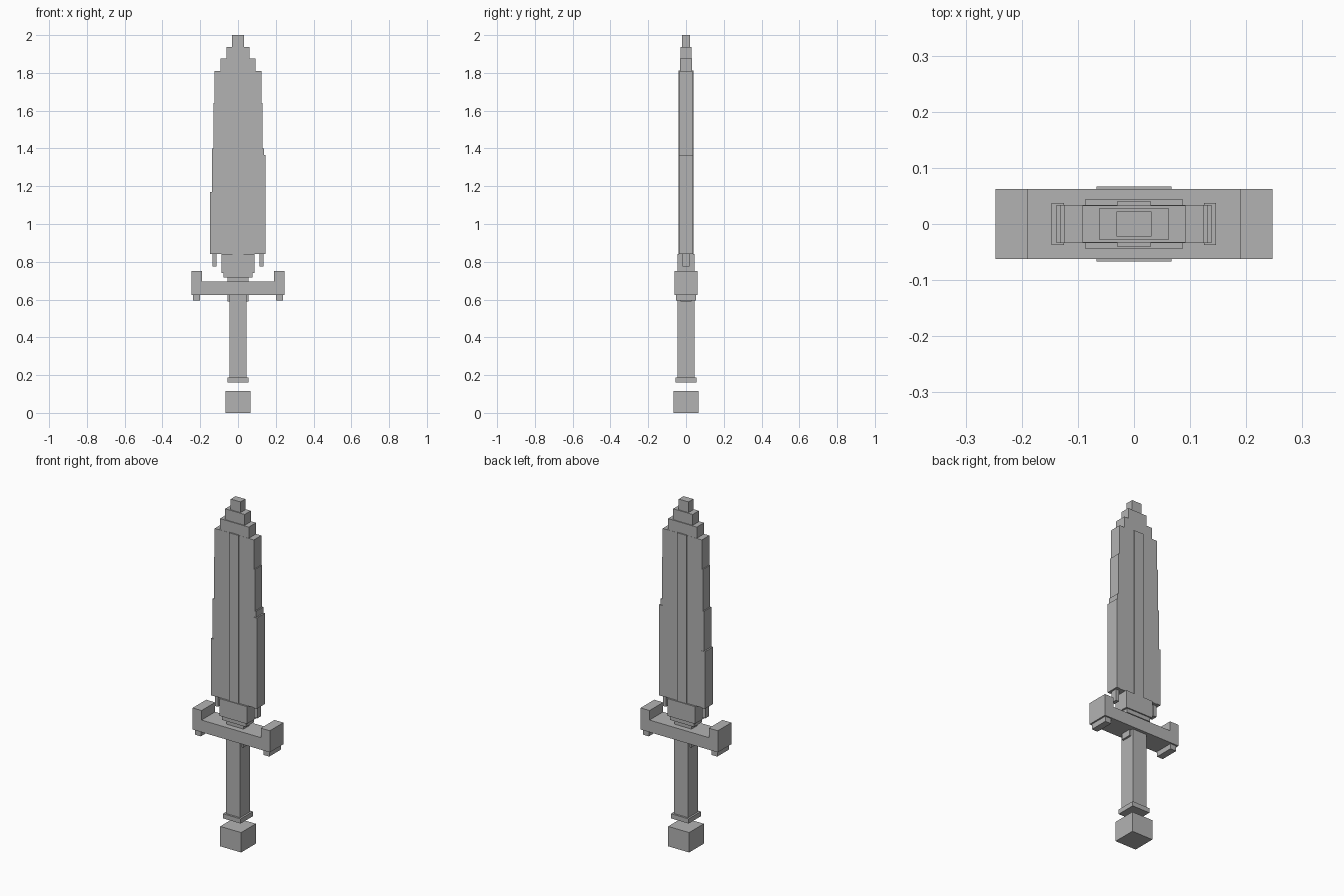
import bpy
import bmesh
from mathutils import Matrix, Vector

cube = bpy.data.objects.get("Cube")
if cube:
    bpy.data.objects.remove(cube, do_unlink=True)

GREY = (0.45, 0.45, 0.45, 1)
steel = bpy.data.materials.new("plain grey")
steel.use_nodes = True
steel.diffuse_color = GREY
steel.node_tree.nodes["Principled BSDF"].inputs["Base Color"].default_value = GREY


def block(name, x0, x1, depth, z0, z1):
    """Box from x0 to x1 and z0 to z1, centred on y with half depth."""
    bm = bmesh.new()
    size = Vector((x1 - x0, 2 * depth, z1 - z0))
    centre = Vector(((x0 + x1) / 2, 0, (z0 + z1) / 2))
    bmesh.ops.create_cube(bm, size=1, matrix=Matrix.Translation(centre) @ Matrix.Diagonal(size).to_4x4())
    mesh = bpy.data.meshes.new(name)
    bm.to_mesh(mesh)
    bm.free()
    mesh.materials.append(steel)
    obj = bpy.data.objects.new(name, mesh)
    bpy.context.collection.objects.link(obj)


def centred(name, half, depth, z0, z1):
    block(name, -half, half, depth, z0, z1)


def pair(name, x0, x1, depth, z0, z1):
    block("left_" + name, x0, x1, depth, z0, z1)
    block("right_" + name, -x1, -x0, depth, z0, z1)


# Pommel and grip
centred("pommel", 0.067, 0.067, 0, 0.115)
centred("grip_foot", 0.056, 0.056, 0.16, 0.187)
centred("grip", 0.045, 0.045, 0.187, 0.63)
centred("grip_top_pad", 0.056, 0.03, 0.59, 0.63)

# Guard with raised ends and small feet
centred("guard_bar", 0.19, 0.062, 0.625, 0.695)
pair("guard_end", 0.19, 0.247, 0.062, 0.625, 0.75)
pair("guard_foot", 0.2, 0.238, 0.054, 0.595, 0.625)

# Stepped collar below the blade
centred("collar_base", 0.055, 0.028, 0.695, 0.717)
centred("collar_step", 0.077, 0.037, 0.717, 0.74)
centred("collar", 0.0875, 0.044, 0.74, 0.84)
pair("prong", 0.115, 0.136, 0.018, 0.775, 0.84)

# Blade body, widening in steps towards the guard
centred("blade_upper", 0.125, 0.034, 1.64, 1.81)
centred("blade_middle", 0.131, 0.034, 1.4, 1.64)
centred("blade_lower", 0.138, 0.034, 0.84, 1.4)
centred("blade_ridge", 0.03, 0.04, 0.84, 1.813)

# Edge plates of different heights
block("left_edge_plate", 0.125, 0.146, 0.037, 0.84, 1.365)
block("right_edge_plate", -0.147, -0.125, 0.037, 0.84, 1.17)

# Stepped tip
centred("tip_lower", 0.092, 0.033, 1.81, 1.875)
centred("tip_middle", 0.062, 0.028, 1.875, 1.938)
centred("tip_point", 0.031, 0.022, 1.938, 2.0)
